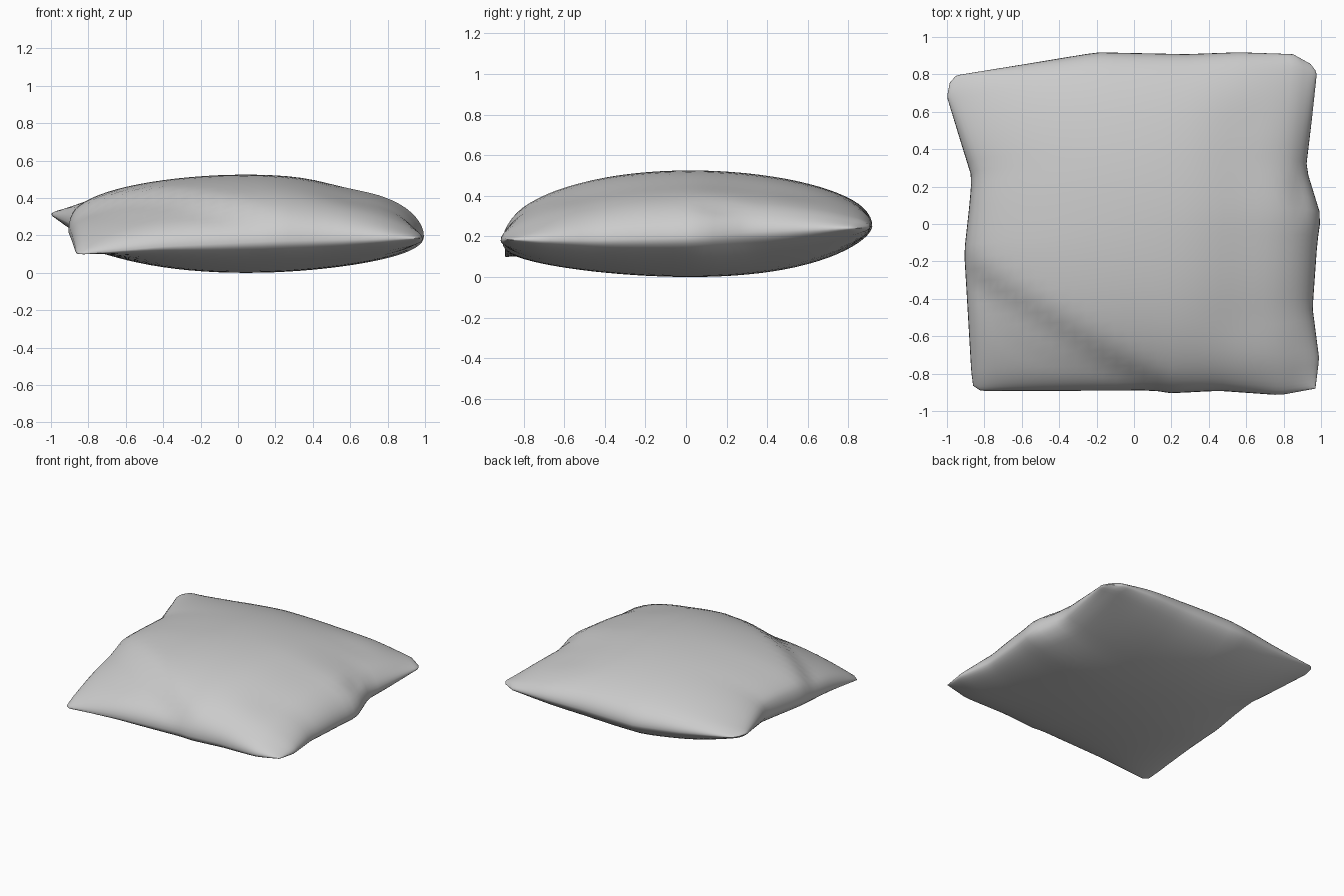
import bpy, bmesh
from math import sin, pi, exp
from mathutils import Vector

if "Cube" in bpy.data.objects:
    bpy.data.objects.remove(bpy.data.objects["Cube"])

# Seam outline, one list per side (x, y, z), corners shared
FL, FR = (-.86, -.865, .1), (.97, -.88, .185)
BR, BL = (.945, .855, .24), (-.985, .755, .315)
front = [FL, (-.82, -.892, .1), (-.4, -.892, .14), (.1, -.89, .165), (.2, -.905, .17),
         (.45, -.892, .175), (.78, -.915, .18), FR]
right = [FR, (.99, -.72, .18), (.955, -.45, .18), (.98, -.1, .19), (1, .04, .195),
         (.92, .3, .22), (.95, .55, .23), (.978, .81, .24), BR]
back = [BL, (-.95, .795, .31), (-.55, .86, .27), (-.2, .918, .25), (.28, .908, .25),
        (.56, .918, .25), (.85, .908, .245), BR]
left = [FL, (-.87, -.79, .115), (-.89, -.45, .175), (-.908, -.15, .22), (-.88, .1, .24),
        (-.868, .25, .25), (-.93, .45, .28), (-1, .68, .31), BL]


def sampler(points):
    """Return a function giving the point at fraction t along a polyline."""
    pts = [Vector(p) for p in points]
    cum = [0]
    for a, b in zip(pts, pts[1:]):
        cum.append(cum[-1] + (b - a).length)

    def at(t):
        d = t * cum[-1]
        for i in range(len(pts) - 1):
            if d <= cum[i + 1] or i == len(pts) - 2:
                return pts[i].lerp(pts[i + 1], (d - cum[i]) / (cum[i + 1] - cum[i]))
    return at


F, R, B, L = map(sampler, (front, right, back, left))
fl, fr, br, bl = map(Vector, (FL, FR, BR, BL))


def seam_surface(u, v):
    """Blend the four seam curves across the cushion."""
    ruled = F(u).lerp(B(u), v) + L(v).lerp(R(v), u)
    return ruled - fl.lerp(fr, u).lerp(bl.lerp(br, u), v)


def crease(p, a, b, width, depth):
    """Soft dent around the segment a-b."""
    p, a, b = p.to_2d(), Vector(a), Vector(b)
    t = max(0, min(1, (p - a).dot(b - a) / (b - a).length_squared))
    return depth * exp(-((p - a.lerp(b, t)).length / width) ** 2)


def fold(p):
    """Drop the front left corner beyond a diagonal fold."""
    d = (-.3 - p.x) * .53 + (-.6 - p.y) * .85
    t = max(0, min(1, d / .16 + .5))
    return .045 * t * t * (3 - 2 * t)


def bulge(a, b, low_a, high_a, low_b, high_b, pinch):
    """Padded profile, fuller on some sides and pinched towards the corners."""
    qa = low_a + (high_a - low_a) * (a + 1) / 2
    qb = low_b + (high_b - low_b) * (b + 1) / 2
    f = max(0, 1 - a * a) ** qa * max(0, 1 - b * b) ** qb
    return f * (1 - pinch * abs(a * b) ** 3)


N = 40
bm = bmesh.new()
top, bottom = {}, {}
for i in range(N + 1):
    for j in range(N + 1):
        a, b = sin(pi / 2 * (2 * i / N - 1)), sin(pi / 2 * (2 * j / N - 1))
        p = seam_surface((a + 1) / 2, (b + 1) / 2)
        f = bulge(a, b, .38, .5, .46, .48, .5)
        g = bulge(a, b, .7, .5, .47, .6, .2)
        dent = fold(p)
        dent += crease(p, (.9, .12), (.88, .2), .05, .02)
        dent += crease(p, (.58, -.5), (.58, .5), .18, .018)
        zt = p.z + (.525 - p.z) * f - dent * min(1, 2 * f)
        top[i, j] = bm.verts.new((p.x, p.y, zt))
        rim = i in (0, N) or j in (0, N)
        bottom[i, j] = top[i, j] if rim else bm.verts.new((p.x, p.y, p.z * (1 - g)))

# Upper and lower cloth panels share the seam vertices
for i in range(N):
    for j in range(N):
        ring = [(i, j), (i + 1, j), (i + 1, j + 1), (i, j + 1)]
        bm.faces.new([top[k] for k in ring])
        bm.faces.new([bottom[k] for k in reversed(ring)])
for face in bm.faces:
    face.smooth = True

mesh = bpy.data.meshes.new("cushion")
bm.to_mesh(mesh)
bm.free()
cushion = bpy.data.objects.new("cushion", mesh)
bpy.context.collection.objects.link(cushion)
